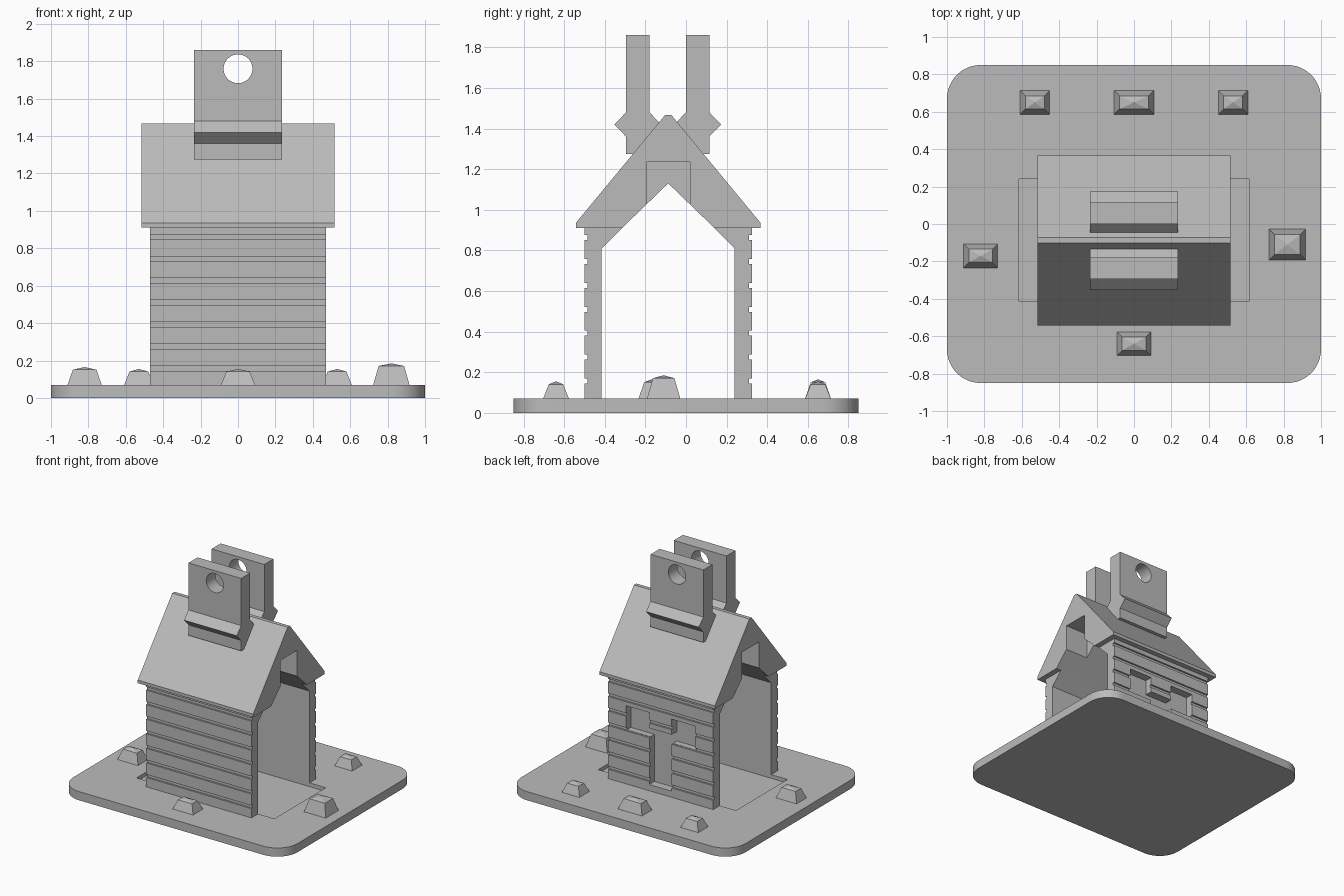
import bpy
import bmesh
from math import cos, sin, pi, radians

if "Cube" in bpy.data.objects:
    bpy.data.objects.remove(bpy.data.objects["Cube"], do_unlink=True)

GREY = 0.5
stone = bpy.data.materials.new("plain grey")
stone.use_nodes = True
stone.diffuse_color = (GREY, GREY, GREY, 1)
stone.node_tree.nodes["Principled BSDF"].inputs["Base Color"].default_value = (GREY, GREY, GREY, 1)

MID = -0.0875   # y of the roof ridge
FLOOR = 0.07    # top of the base plate


def prism(name, points, axis, lo, hi):
    """Extrude a 2D outline along an axis: (y,z) along x, (x,z) along y, (x,y) along z."""
    place = {"x": lambda a, b, t: (t, a, b),
             "y": lambda a, b, t: (a, t, b),
             "z": lambda a, b, t: (a, b, t)}[axis]
    bm = bmesh.new()
    ends = [[bm.verts.new(place(a, b, t)) for a, b in points] for t in (lo, hi)]
    for ring in ends:
        bm.faces.new(ring)
    n = len(points)
    for i in range(n):
        j = (i + 1) % n
        bm.faces.new((ends[0][i], ends[0][j], ends[1][j], ends[1][i]))
    return finish(name, bm)


def finish(name, bm):
    bmesh.ops.recalc_face_normals(bm, faces=bm.faces)
    mesh = bpy.data.meshes.new(name)
    bm.to_mesh(mesh)
    bm.free()
    mesh.materials.append(stone)
    obj = bpy.data.objects.new(name, mesh)
    bpy.context.collection.objects.link(obj)
    return obj


def box(name, x0, x1, y0, y1, z0, z1):
    return prism(name, [(x0, y0), (x1, y0), (x1, y1), (x0, y1)], "z", z0, z1)


def select_only(obj):
    bpy.ops.object.select_all(action="DESELECT")
    obj.select_set(True)
    bpy.context.view_layer.objects.active = obj


def cut(obj, cutter):
    cutter.hide_render = True
    mod = obj.modifiers.new("cut", "BOOLEAN")
    mod.operation = "DIFFERENCE"
    mod.solver = "EXACT"
    mod.object = cutter
    select_only(obj)
    bpy.ops.object.modifier_apply(modifier=mod.name)
    bpy.data.objects.remove(cutter, do_unlink=True)


def smooth(obj):
    select_only(obj)
    bpy.ops.object.shade_smooth_by_angle(angle=radians(30))


# Base plate with rounded corners and a shallow floor recess
R = 0.18
outline = []
for k, (sx, sy) in enumerate([(1, 1), (-1, 1), (-1, -1), (1, -1)]):
    for i in range(13):
        a = (k + i / 12) * pi / 2
        outline.append((sx * (1 - R) + R * cos(a), sy * (0.85 - R) + R * sin(a)))
base = prism("base_plate", outline, "z", 0, FLOOR)
cut(base, box("recess_cutter", -0.615, 0.615, MID - 0.3275, MID + 0.3275, 0.04, 0.2))
smooth(base)

# Plank walls: outer face has evenly spaced grooves
HALF, INNER, EAVE = 0.4125, 0.3275, 0.91


def wall(name, side):
    pts = [(INNER, FLOOR - 0.03), (HALF, FLOOR - 0.03)]
    for i in range(7):
        z = 0.145 + 0.1175 * i
        pts += [(HALF, z), (HALF - 0.014, z), (HALF - 0.014, z + 0.025), (HALF, z + 0.025)]
    pts += [(HALF, EAVE), (INNER - 0.1, EAVE), (INNER, EAVE - 0.1)]
    return prism(name, [(MID + side * d, z) for d, z in pts], "x", -0.47, 0.47)


wall("front_wall", -1)
back_wall = wall("back_wall", 1)

# Blind doorway and two windows, open to each other, in the back wall
opening = [(-0.1, 0.12), (0.1, 0.12), (0.1, 0.5), (0.31, 0.5), (0.31, 0.7), (0.1, 0.7),
           (0.1, 0.575), (-0.1, 0.575), (-0.1, 0.7), (-0.31, 0.7), (-0.31, 0.5), (-0.1, 0.5)]
cut(back_wall, prism("opening_cutter", opening, "y", MID + HALF - 0.065, 0.5))

# Gabled roof with a vaulted ceiling and a square pocket in each gable
half_roof = [(0.015, 1.467), (0.455, 0.935), (0.455, EAVE), (INNER - 0.1, EAVE)]
roof = prism("roof",
             [(MID + d, z) for d, z in half_roof] + [(MID, 1.13)]
             + [(MID - d, z) for d, z in reversed(half_roof)], "x", -0.515, 0.515)
for s in (-1, 1):
    x0, x1 = sorted((s * 0.31, s * 0.6))
    cut(roof, box("gable_cutter", x0, x1, MID - 0.107, MID + 0.107, 0.95, 1.235))

# Two upright lugs on the roof, each with a ridge and a round hole
for name, y in (("front_lug", -0.2375), ("back_lug", 0.0575)):
    half_lug = [(0.0575, 1.275), (0.0575, 1.36), (0.115, 1.42), (0.0575, 1.48), (0.0575, 1.86)]
    lug = prism(name, [(y + d, z) for d, z in half_lug]
                + [(y - d, z) for d, z in reversed(half_lug)], "x", -0.235, 0.235)
    circle = [(0.077 * cos(i * pi / 24), 1.76 + 0.077 * sin(i * pi / 24)) for i in range(48)]
    cut(lug, prism("hole_cutter", circle, "y", y - 0.2, y + 0.2))
    smooth(lug)


# Stones: tapered blocks with a shallow peaked top
def rock(name, x, y, w, d, top):
    bm = bmesh.new()
    rings = []
    for inset, z in ((0, FLOOR - 0.01), (0.032, top - 0.014)):
        rings.append([bm.verts.new((x + sx * (w / 2 - inset), y + sy * (d / 2 - inset), z))
                      for sx, sy in ((-1, -1), (1, -1), (1, 1), (-1, 1))])
    peak = bm.verts.new((x, y, top))
    bm.faces.new(rings[0])
    for i in range(4):
        j = (i + 1) % 4
        bm.faces.new((rings[0][i], rings[0][j], rings[1][j], rings[1][i]))
        bm.faces.new((rings[1][i], rings[1][j], peak))
    finish(name, bm)


rock("left_stone", 0.82, -0.11, 0.2, 0.17, 0.185)
rock("right_stone", -0.82, -0.17, 0.19, 0.135, 0.165)
rock("front_stone", 0, -0.64, 0.19, 0.135, 0.155)
rock("back_middle_stone", 0, 0.65, 0.22, 0.135, 0.165)
for side, s in (("left", 1), ("right", -1)):
    rock("back_" + side + "_stone", s * 0.53, 0.65, 0.165, 0.135, 0.155)
